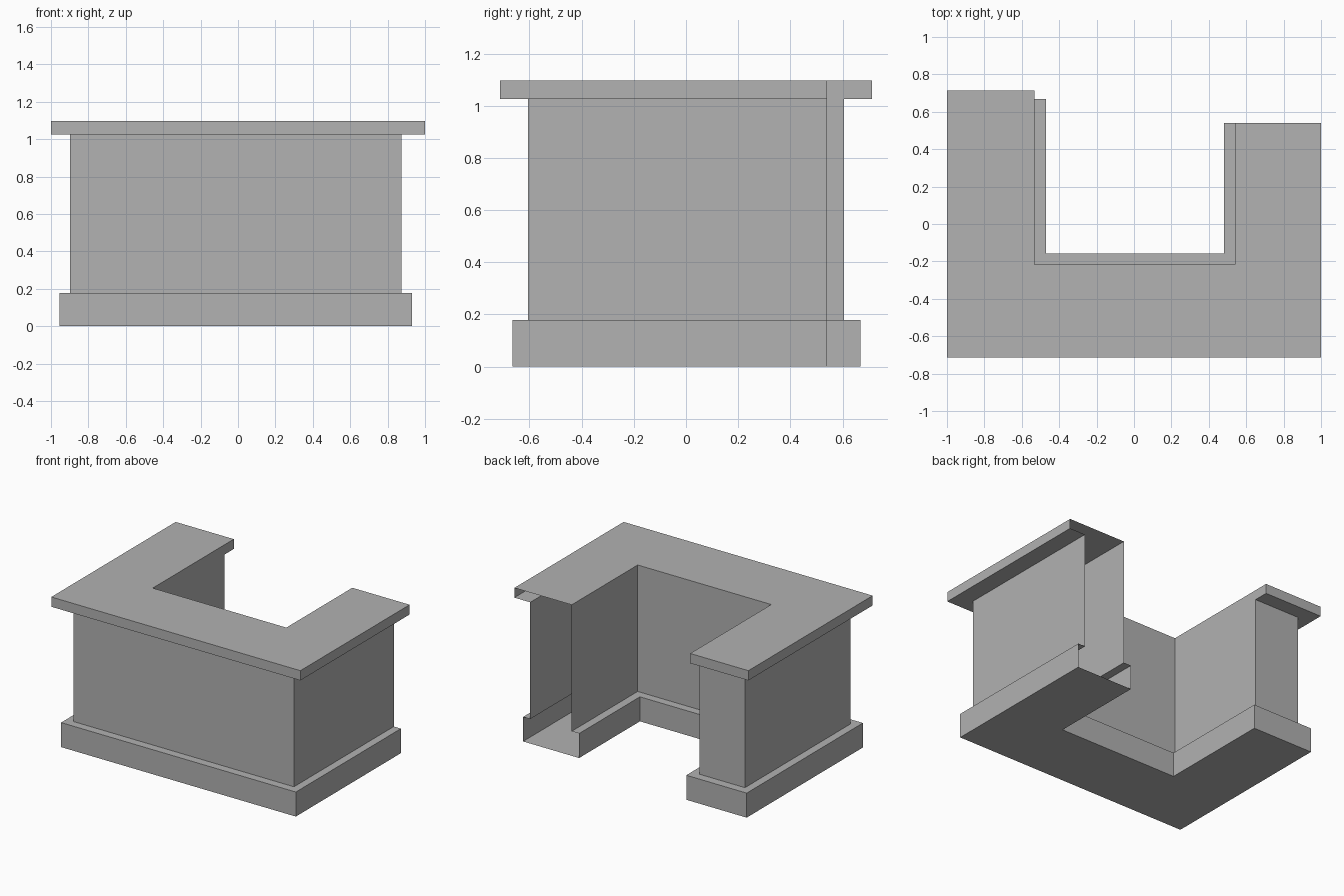
import bpy
import bmesh

cube = bpy.data.objects.get("Cube")
if cube:
    bpy.data.objects.remove(cube, do_unlink=True)

grey = bpy.data.materials.new("plain_grey")
grey.use_nodes = True
colour = (0.445, 0.445, 0.445, 1)
grey.diffuse_color = colour
grey.node_tree.nodes["Principled BSDF"].inputs["Base Color"].default_value = colour

OPEN_END = 0.54   # the short arm stops here and is left uncapped
OPEN_EDGE = 2


def outline(left, right, front, back, in_left, in_right, in_front):
    """U-shaped plan, counter-clockwise, open towards the back."""
    return [(left, front), (right, front), (right, OPEN_END), (in_right, OPEN_END),
            (in_right, in_front), (in_left, in_front), (in_left, back), (left, back)]


def shell(name, rings, bottom=False, top=False):
    """Join stacked (outline, height) rings into a hollow shell."""
    bm = bmesh.new()
    loops = [[bm.verts.new((x, y, z)) for x, y in plan] for plan, z in rings]
    for low, high in zip(loops, loops[1:]):
        for i in range(len(low)):
            j = (i + 1) % len(low)
            if i != OPEN_EDGE:
                bm.faces.new((low[i], low[j], high[j], high[i]))
    if bottom:
        bm.faces.new(loops[0][::-1])
    if top:
        bm.faces.new(loops[-1])
    # Drop the empty ledge faces where two outlines are flush
    flat = [f for f in bm.faces if f.calc_area() < 1e-6]
    bmesh.ops.delete(bm, geom=flat, context='FACES')
    mesh = bpy.data.meshes.new(name)
    bm.to_mesh(mesh)
    bm.free()
    mesh.materials.append(grey)
    obj = bpy.data.objects.new(name, mesh)
    bpy.context.collection.objects.link(obj)


base_plan = outline(-0.955, 0.93, -0.665, 0.668, -0.47, 0.48, -0.157)
wall_plan = outline(-0.897, 0.873, -0.605, 0.605, -0.533, 0.54, -0.217)
top_plan = outline(-1, 1, -0.713, 0.713, -0.533, 0.54, -0.217)
LEDGE, UNDERSIDE, HEIGHT = 0.178, 1.025, 1.096

# Plinth with its upper ledge, the walls, and the overhanging counter
shell("plinth", [(base_plan, 0), (base_plan, LEDGE), (wall_plan, LEDGE)], bottom=True)
shell("walls", [(wall_plan, LEDGE), (wall_plan, UNDERSIDE)])
shell("countertop", [(wall_plan, UNDERSIDE), (top_plan, UNDERSIDE), (top_plan, HEIGHT)], top=True)
